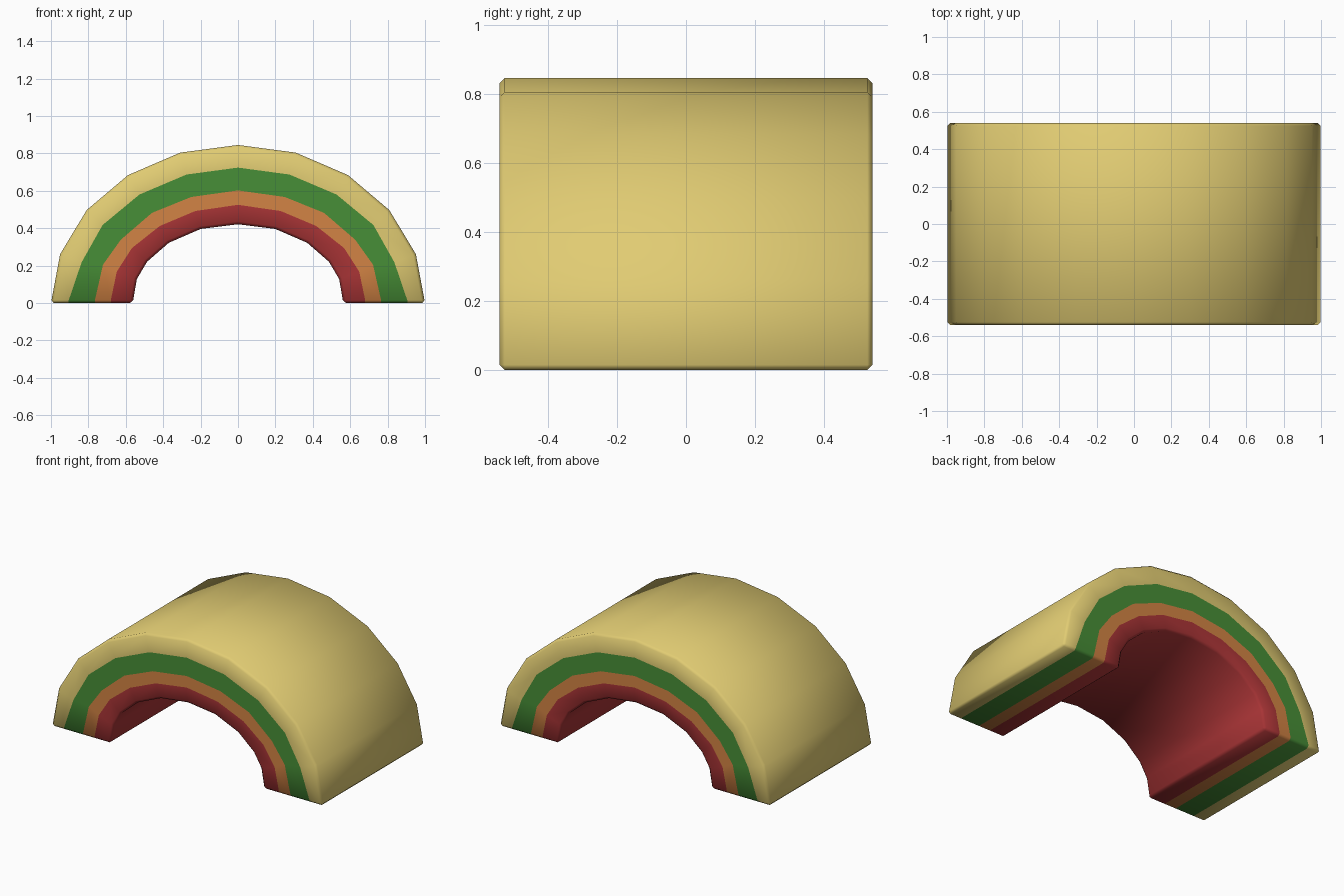
import bpy, bmesh, math

if "Cube" in bpy.data.objects:
    bpy.data.objects.remove(bpy.data.objects["Cube"])

HALF_DEPTH = 0.54

# Half cross-section rings, from outer skin to inner skin (foot -> crown)
RINGS = [
    [(1.0, 0), (.951, .261), (.809, .497), (.588, .684), (.309, .804), (0, .845)],
    [(.905, 0), (.836, .218), (.724, .417), (.527, .58), (.275, .687), (0, .724)],
    [(.765, 0), (.722, .205), (.627, .338), (.46, .482), (.25, .567), (0, .602)],
    [(.68, 0), (.648, .168), (.567, .294), (.418, .412), (.228, .492), (0, .525)],
    [(.563, 0), (.541, .128), (.486, .221), (.37, .322), (.2, .396), (0, .421)],
]
# One colour per band between rings
COLOURS = [("yellow", (.75, .60, .17, 1)), ("green", (.064, .275, .038, 1)),
           ("orange", (.65, .23, .058, 1)), ("red", (.41, .036, .038, 1))]

mesh = bpy.data.meshes.new("striped_arch")
arch = bpy.data.objects.new("striped_arch", mesh)
bpy.context.collection.objects.link(arch)
for name, col in COLOURS:
    mat = bpy.data.materials.new(name)
    mat.diffuse_color = col
    mat.use_nodes = True
    mat.node_tree.nodes["Principled BSDF"].inputs["Base Color"].default_value = mat.diffuse_color
    mesh.materials.append(mat)

# Mirror each half ring and place it at both ends
bm = bmesh.new()
grid = []
for half in RINGS:
    full = half + [(-x, z) for x, z in reversed(half[:-1])]
    grid.append([[bm.verts.new((x, y, z)) for x, z in full]
                 for y in (-HALF_DEPTH, HALF_DEPTH)])


def face(verts, material):
    f = bm.faces.new(verts)
    f.material_index = material
    f.smooth = True


last = len(RINGS) - 1
n = len(grid[0][0])
for b in range(last):
    (of, ob), (nf, nb) = grid[b], grid[b + 1]
    # Striped ends
    for i in range(n - 1):
        for o, k in ((of, nf), (ob, nb)):
            face((o[i], o[i + 1], k[i + 1], k[i]), b)
    # Striped undersides of the feet
    for i in (0, n - 1):
        face((of[i], ob[i], nb[i], nf[i]), b)
# Outer and inner skins
for r, material in ((0, 0), (last, last - 1)):
    f, k = grid[r]
    for i in range(n - 1):
        face((f[i], f[i + 1], k[i + 1], k[i]), material)
bmesh.ops.recalc_face_normals(bm, faces=bm.faces[:])

# Small chamfer along all outline edges
sharp = [e for e in bm.edges if e.calc_face_angle(0) > math.radians(50)]
bmesh.ops.bevel(bm, geom=sharp, offset=0.015, segments=1, profile=0.5,
                affect='EDGES', clamp_overlap=True, material=-1)
for f in bm.faces:
    f.smooth = True
bm.to_mesh(mesh)
bm.free()
